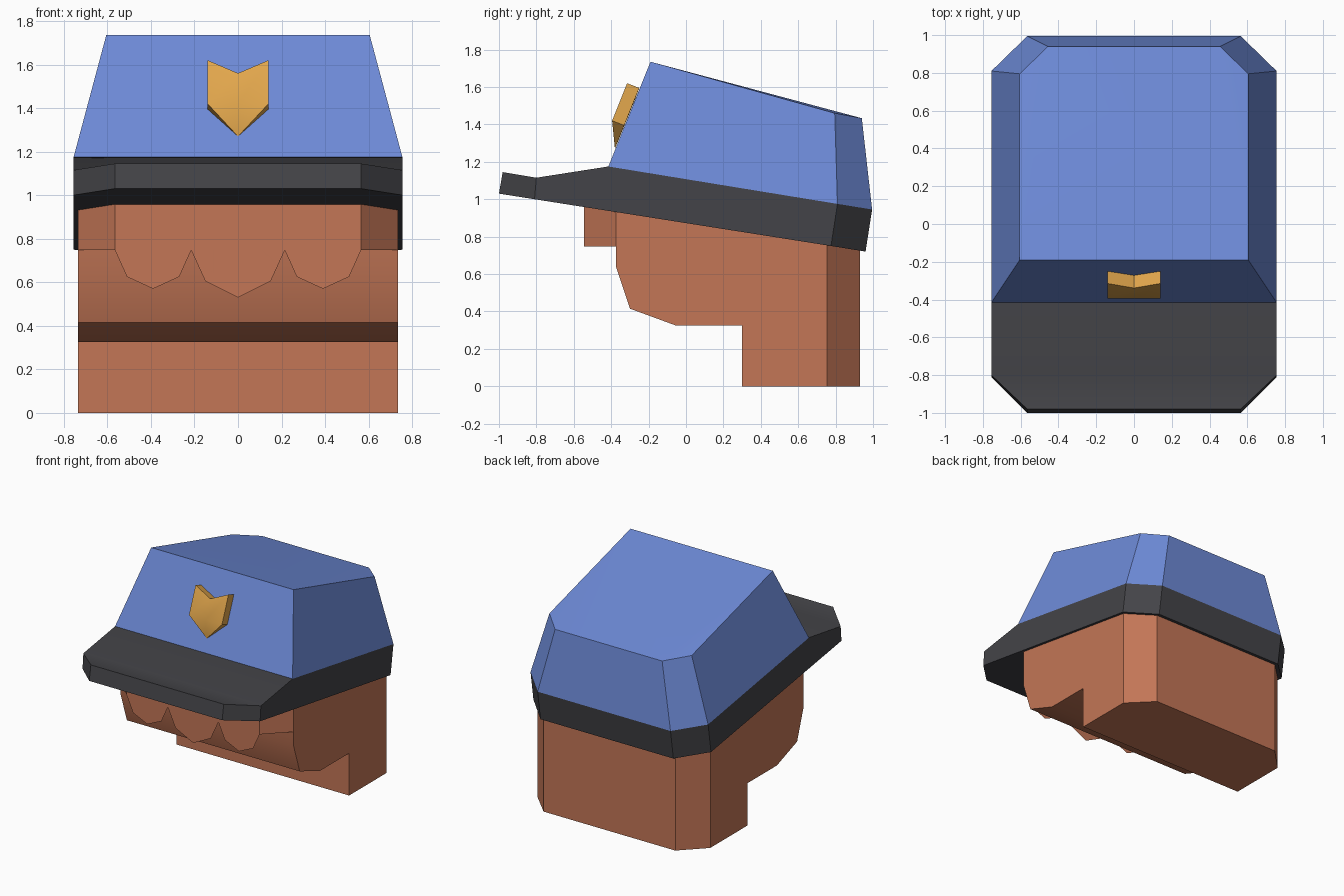
import bpy, bmesh, math

cube = bpy.data.objects.get("Cube")
if cube:
    bpy.data.objects.remove(cube, do_unlink=True)


def material(name, rgb):
    lin = [(c / 255 / 12.92) if c < 11 else ((c / 255 + 0.055) / 1.055) ** 2.4 for c in rgb]
    m = bpy.data.materials.new(name)
    m.use_nodes = True
    m.diffuse_color = (*lin, 1)
    m.node_tree.nodes["Principled BSDF"].inputs["Base Color"].default_value = (*lin, 1)
    return m


BROWN = material("hair_brown", (195, 118, 86))
BLUE = material("cap_blue", (109, 138, 215))
DARK = material("brim_charcoal", (68, 68, 72))
GOLD = material("badge_gold", (228, 168, 77))


def part(name, mat, half, sides, loop=()):
    """Mirror half points (x, y, z) across x = 0. Side faces are mirrored,
    and the closed loop of indices is bridged from left to right."""
    bm = bmesh.new()
    left = [bm.verts.new(p) for p in half]
    right = [bm.verts.new((-x, y, z)) for x, y, z in half]
    for f in sides:
        bm.faces.new([left[i] for i in f])
        bm.faces.new([right[i] for i in reversed(f)])
    for i, j in zip(loop, list(loop[1:]) + list(loop[:1])):
        bm.faces.new((left[i], left[j], right[j], right[i]))
    bmesh.ops.remove_doubles(bm, verts=bm.verts[:], dist=1e-5)
    bmesh.ops.recalc_face_normals(bm, faces=bm.faces[:])
    me = bpy.data.meshes.new(name)
    bm.to_mesh(me)
    bm.free()
    me.materials.append(mat)
    ob = bpy.data.objects.new(name, me)
    bpy.context.collection.objects.link(ob)
    bpy.ops.object.select_all(action='DESELECT')
    ob.select_set(True)
    bpy.context.view_layer.objects.active = ob
    bpy.ops.object.shade_smooth_by_angle(angle=math.radians(30))
    return ob


# Hair: stepped side profile with chamfered back corners
part("hair", BROWN,
     [(.735, -.375, .96), (.735, -.375, .64), (.735, -.30, .415), (.735, -.055, .325),
      (.735, .30, .325), (.735, .30, 0), (.735, .755, 0), (.56, .93, 0),
      (.56, .93, .78), (.735, .755, .80)],
     [(0, 1, 2, 3, 4, 5, 6, 9), (6, 7, 8, 9)], range(10))

# Fringe block under the brim
part("fringe", BROWN,
     [(.565, -.545, .747), (.565, -.545, 1.0), (.735, -.375, 1.0), (.735, -.375, .747)],
     [(0, 1, 2, 3)], range(4))

# Paper-thin locks hanging from the fringe's front edge
part("fringe_locks", BROWN,
     [(.565, -.545, .747), (.51, -.545, .625), (.39, -.545, .57), (.27, -.545, .625),
      (.215, -.545, .747), (.15, -.545, .605), (0, -.545, .53), (0, -.545, .747)],
     [(4, 3, 2, 1, 0), (7, 6, 5, 4)])

# Cap band and brim: tilted slab that thins towards the front
part("brim_band", DARK,
     [(.565, -1, 1.03), (.565, -.98, 1.145), (.755, -.80, 1.115), (.755, -.415, 1.175),
      (.755, .81, .975), (.565, .995, .945), (.565, .96, .72), (.755, .775, .75),
      (.755, -.81, 1.0)],
     [(0, 1, 2, 8), (2, 3, 4, 7, 8), (4, 5, 6, 7)], range(9))

# Cap crown: tapered, sloping down to the back
part("crown", BLUE,
     [(.755, -.415, 1.175), (.605, -.19, 1.735), (.605, .795, 1.46), (.455, .94, 1.433),
      (.565, .995, .945), (.755, .81, .975)],
     [(1, 2, 3), (0, 1, 2, 5), (2, 3, 4, 5)], [0, 1, 3, 4, 5])

# Badge: notched shield that tapers into the crown at its tip
part("badge", GOLD,
     [(.14, -.315, 1.62), (.14, -.395, 1.42), (0, -.38, 1.27), (0, -.339, 1.56),
      (.14, -.25, 1.595), (.14, -.33, 1.395), (0, -.272, 1.535), (0, -.395, 1.42)],
     [(0, 1, 7, 3), (1, 2, 7), (0, 4, 5, 1), (1, 5, 2), (0, 3, 6, 4), (4, 6, 2, 5)])
